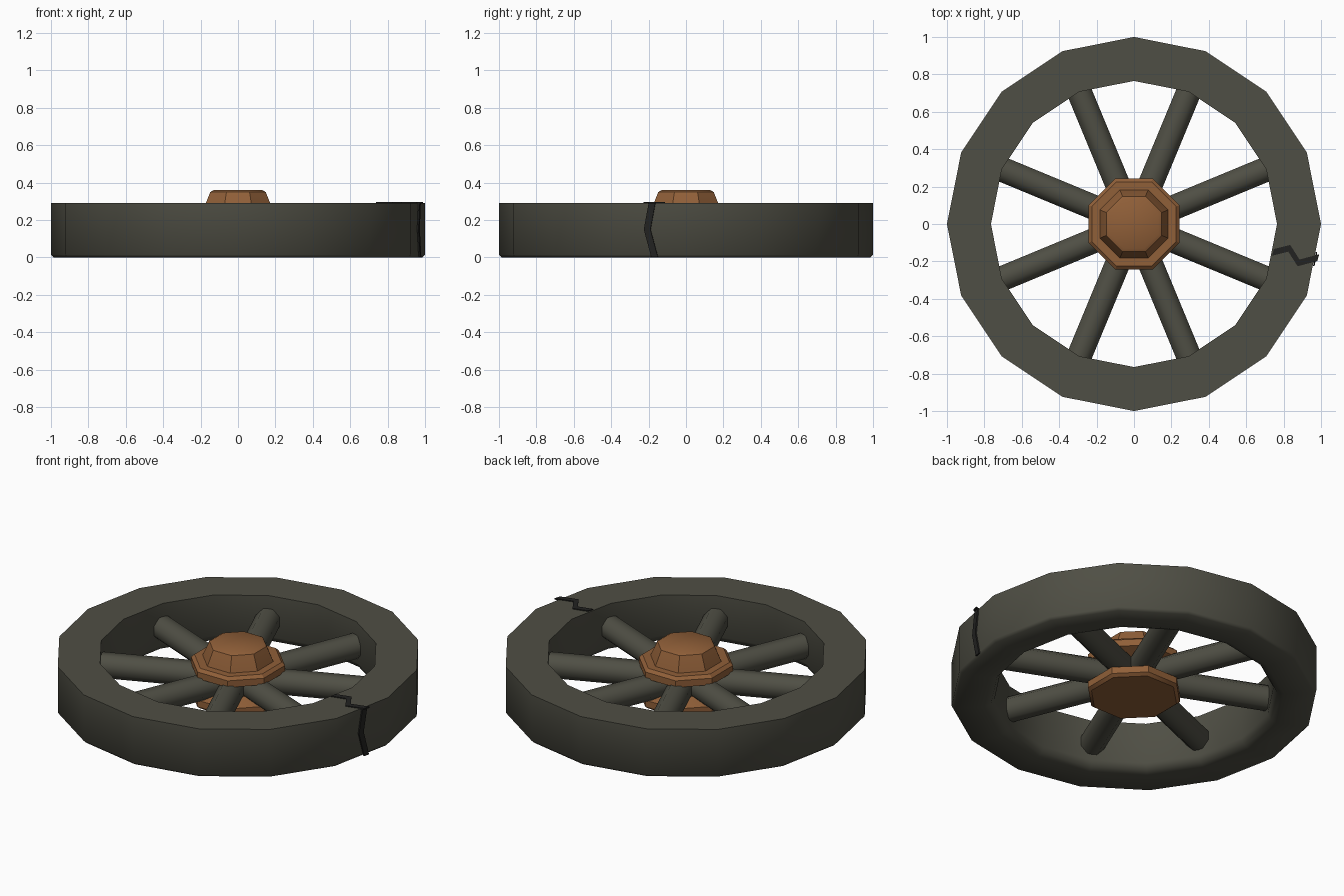
import bpy, bmesh, math
from mathutils import Vector, Matrix

cube = bpy.data.objects.get("Cube")
if cube:
    bpy.data.objects.remove(cube, do_unlink=True)


def material(name, rgb):
    m = bpy.data.materials.new(name)
    m.use_nodes = True
    m.diffuse_color = (*rgb, 1)
    bsdf = next(n for n in m.node_tree.nodes if n.type == 'BSDF_PRINCIPLED')
    bsdf.inputs["Base Color"].default_value = (*rgb, 1)
    return m


OLIVE = material("dark olive grey", (0.078, 0.077, 0.058))
COPPER = material("copper brown", (0.28, 0.115, 0.04))
BLACK = material("crack black", (0.016, 0.016, 0.015))


def finish(name, bm, mat, angle=None):
    bmesh.ops.recalc_face_normals(bm, faces=bm.faces)
    mesh = bpy.data.meshes.new(name)
    bm.to_mesh(mesh)
    bm.free()
    mesh.materials.append(mat)
    ob = bpy.data.objects.new(name, mesh)
    bpy.context.collection.objects.link(ob)
    if angle:
        bpy.ops.object.select_all(action='DESELECT')
        ob.select_set(True)
        bpy.context.view_layer.objects.active = ob
        bpy.ops.object.shade_smooth_by_angle(angle=math.radians(angle))
    return ob


def lathe(name, profile, sides, mat, angle, turn=0.0, closed=False):
    """Revolve (radius, height) points into a many-sided solid or ring."""
    bm = bmesh.new()
    rings = []
    for r, z in profile:
        rings.append([bm.verts.new((r * math.cos(turn + math.tau * i / sides),
                                    r * math.sin(turn + math.tau * i / sides), z))
                      for i in range(sides)])
    pairs = list(zip(rings, rings[1:]))
    if closed:
        pairs.append((rings[-1], rings[0]))
    else:
        bm.faces.new(rings[0])
        bm.faces.new(rings[-1])
    for a, b in pairs:
        for i in range(sides):
            j = (i + 1) % sides
            bm.faces.new((a[i], a[j], b[j], b[i]))
    return finish(name, bm, mat, angle)


def ribbon(name, points, offset, matrix, thick=0.008):
    """Thin zigzag plate; offset is half its width, as a vector."""
    bm = bmesh.new()
    off = Vector(offset)
    rows = [(bm.verts.new(Vector(p) - off), bm.verts.new(Vector(p) + off))
            for p in [(*q, 0) for q in points]]
    faces = [bm.faces.new((a[0], a[1], b[1], b[0])) for a, b in zip(rows, rows[1:])]
    top = bmesh.ops.extrude_face_region(bm, geom=faces)["geom"]
    bmesh.ops.translate(bm, vec=(0, 0, thick),
                        verts=[v for v in top if isinstance(v, bmesh.types.BMVert)])
    bm.transform(matrix)
    return finish(name, bm, BLACK)


# Sixteen-sided rim, softened along its lower edges
HEIGHT = 0.292
lathe("rim", [(1, HEIGHT), (1, 0.015), (0.985, 0), (0.82, 0), (0.785, 0.012),
              (0.765, 0.045), (0.765, HEIGHT)], 16, OLIVE, 50, closed=True)

# Octagonal spool hub and its raised cap, sized by flat-to-centre distance
FLAT = 1 / math.cos(math.pi / 8)


def octagon(name, profile):
    lathe(name, [(r * FLAT, z) for r, z in profile], 8, COPPER, 30, math.pi / 8)


octagon("hub", [(0.225, 0.02), (0.243, 0.035), (0.243, 0.075), (0.17, 0.11),
                (0.17, 0.175), (0.243, 0.205), (0.243, 0.245), (0.225, 0.262)])
octagon("hub_cap", [(0.186, 0.25), (0.182, 0.265), (0.154, 0.335),
                    (0.148, 0.35), (0.13, 0.36)])

# Eight octagonal spokes between hub and rim
for k in range(8):
    a = math.pi / 8 + k * math.pi / 4
    bm = bmesh.new()
    bmesh.ops.create_cone(bm, cap_ends=True, segments=8, radius1=0.072,
                          radius2=0.072, depth=0.72)
    bm.transform(Matrix.Rotation(a, 4, 'Z') @ Matrix.Translation((0.48, 0, 0.146))
                 @ Matrix.Rotation(math.pi / 2, 4, 'Y')
                 @ Matrix.Rotation(math.pi / 8, 4, 'Z'))
    finish(f"spoke_{k + 1}", bm, OLIVE, 50)

# Jagged crack across the top of the rim
ribbon("crack_top", [(0.743, -0.152), (0.83, -0.13), (0.88, -0.208), (0.985, -0.18)],
       (0.005, 0.018, 0), Matrix.Translation((0, 0, HEIGHT - 0.003)))

# Crack down the outer facet: local x runs along the facet, y runs up
facet = -math.pi / 16
out = Vector((math.cos(facet), math.sin(facet), 0))
along = Vector((-out.y, out.x, 0))
frame = Matrix((along, Vector((0, 0, 1)), out)).transposed().to_4x4()
frame.translation = out * (math.cos(math.pi / 16) + 0.002)
ribbon("crack_side", [(0.025, 0.003), (-0.015, 0.15), (0.012, HEIGHT + 0.003)],
       (0.018, 0, 0), frame)
